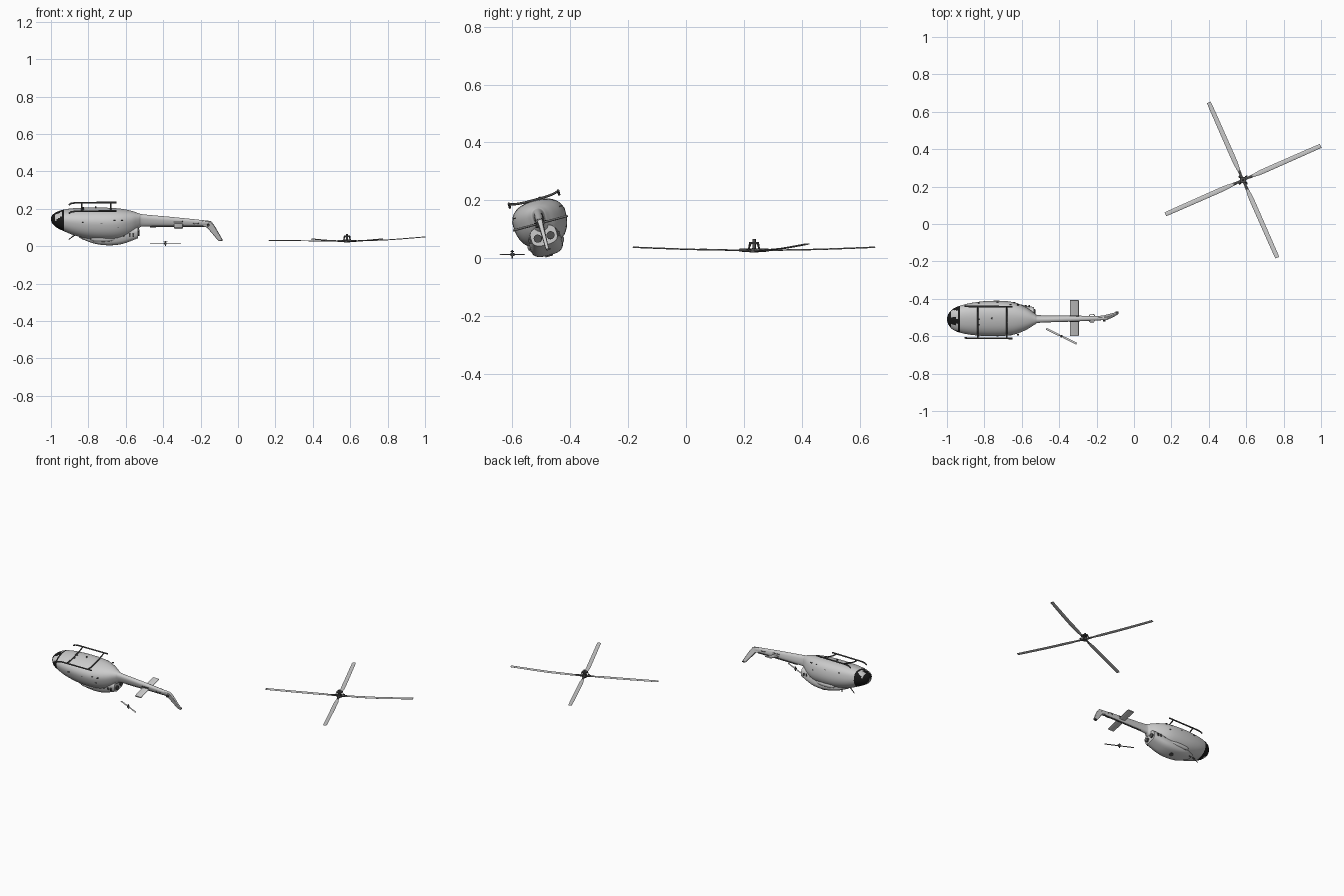
import bpy, bmesh, math
from mathutils import Matrix, Vector

if "Cube" in bpy.data.objects:
    bpy.data.objects.remove(bpy.data.objects["Cube"])

# Inverted, rolled fuselage frame: local v = sideways, w = towards the belly
BODY = Matrix.Translation((0, -0.505, 0.13)) @ Matrix.Rotation(math.radians(15), 4, 'X')
black = bpy.data.materials.new("glass_black")
black.diffuse_color = (0.01, 0.01, 0.01, 1)
black.use_nodes = True
black.node_tree.nodes["Principled BSDF"].inputs["Base Color"].default_value = black.diffuse_color
dark = bpy.data.materials.new("dark_metal")
dark.diffuse_color = (0.08, 0.08, 0.08, 1)
dark.use_nodes = True
dark.node_tree.nodes["Principled BSDF"].inputs["Base Color"].default_value = dark.diffuse_color
grey = bpy.data.materials.new("paint_grey")
grey.diffuse_color = (0.6, 0.6, 0.6, 1)
grey.use_nodes = True
grey.node_tree.nodes["Principled BSDF"].inputs["Base Color"].default_value = grey.diffuse_color


def finish(bm, name, mat=None, matrix=None, angle=35):
    if matrix:
        bm.transform(matrix)
    bmesh.ops.recalc_face_normals(bm, faces=bm.faces[:])
    me = bpy.data.meshes.new(name)
    bm.to_mesh(me)
    bm.free()
    ob = bpy.data.objects.new(name, me)
    bpy.context.collection.objects.link(ob)
    if mat:
        me.materials.append(mat)
    bpy.ops.object.select_all(action='DESELECT')
    ob.select_set(True)
    bpy.context.view_layer.objects.active = ob
    bpy.ops.object.shade_smooth_by_angle(angle=math.radians(angle))
    return ob


def smooth_sections(secs, steps):
    out = []
    for i in range(len(secs) - 1):
        p = [secs[max(0, min(len(secs) - 1, i + k))] for k in (-1, 0, 1, 2)]
        for s in range(steps):
            t = s / steps
            row = [0.5 * (2 * b + (c - a) * t + (2 * a - 5 * b + 4 * c - d) * t * t
                          + (3 * b - a - 3 * c + d) * t ** 3) for a, b, c, d in zip(*p)]
            out.append(row)
    return out + [secs[-1]]


def loft(name, secs, matrix, n=32, power=2.0, mid=0.5, steps=4, mat=None):
    """Sections are (x, half width, top, bottom)."""
    bm = bmesh.new()
    rings = []
    for x, hw, top, bot in smooth_sections(secs, steps):
        c = bot + mid * (top - bot)
        ring = []
        for i in range(n):
            a = math.tau * i / n
            ca, sa = math.cos(a), math.sin(a)
            y = math.copysign(abs(ca) ** (2 / power), ca) * hw
            z = math.copysign(abs(sa) ** (2 / power), sa) * ((top - c) if sa > 0 else (c - bot))
            ring.append(bm.verts.new((x, y, c + z)))
        rings.append(ring)
    for a, b in zip(rings, rings[1:]):
        for i in range(n):
            j = (i + 1) % n
            bm.faces.new((a[i], a[j], b[j], b[i]))
    bm.faces.new(rings[0])
    bm.faces.new(rings[-1])
    return finish(bm, name, mat, matrix)


def rod(name, p, q, r, matrix=None, mat=dark, n=10, r2=None):
    p, q = Vector(p), Vector(q)
    d = q - p
    bm = bmesh.new()
    m = Matrix.Translation((p + q) / 2) @ d.to_track_quat('Z', 'Y').to_matrix().to_4x4()
    bmesh.ops.create_cone(bm, cap_ends=True, segments=n, radius1=r,
                          radius2=r if r2 is None else r2, depth=d.length, matrix=m)
    return finish(bm, name, mat, matrix)


def tube(name, pts, r, matrix):
    cu = bpy.data.curves.new(name, 'CURVE')
    cu.dimensions = '3D'
    cu.bevel_depth, cu.bevel_resolution, cu.use_fill_caps = r, 2, True
    sp = cu.splines.new('POLY')
    sp.points.add(len(pts) - 1)
    for pt, co in zip(sp.points, pts):
        pt.co = (*(matrix @ Vector(co)), 1)
    ob = bpy.data.objects.new(name, cu)
    cu.materials.append(dark)
    bpy.context.collection.objects.link(ob)


def box(name, c, s, matrix=None, mat=None):
    bm = bmesh.new()
    bmesh.ops.create_cube(bm, size=1, matrix=Matrix.Translation(c) @ Matrix.Diagonal((*s, 1)))
    return finish(bm, name, mat, matrix)


# Fuselage pod running into the tail boom
body = loft("fuselage", [
    (-1.0, .006, .020, .010), (-.993, .027, .035, -.008), (-.97, .055, .050, -.028),
    (-.93, .072, .063, -.048), (-.87, .085, .070, -.072), (-.79, .093, .073, -.090),
    (-.70, .093, .072, -.095), (-.63, .082, .068, -.090), (-.57, .055, .058, -.068),
    (-.53, .028, .046, -.034), (-.50, .018, .040, -.025), (-.34, .015, .025, -.023),
    (-.16, .010, .006, -.023)], BODY, n=40, power=2.3, mid=.6, mat=grey)
# Windscreen with light chin panels
body.data.materials.append(black)
inv = BODY.inverted()
for f in body.data.polygons:
    c = inv @ f.center
    chin = c.z > .02 and .018 < abs(c.y) < .055 and -.975 < c.x < -.94
    pillar = c.z < .02 and abs(c.y) < .006
    if c.x < -.925 and not chin and not pillar:
        f.material_index = 1

# Engine cowling on the roof, exhausts and intakes
loft("engine_cowling", [(-.85, .022, -.06, -.084), (-.78, .048, -.05, -.112),
     (-.70, .057, -.04, -.124), (-.62, .056, -.03, -.117), (-.535, .046, -.02, -.086)],
     BODY, n=32, power=3, mat=grey)
rod("rotor_mast_stub", (-.69, 0, -.115), (-.69, 0, -.128), .014, BODY, n=16)
for s in (-1, 1):
    rod("exhaust", (-.58, s * .02, -.06), (-.528, s * .023, -.058), .014, BODY, n=16)
    loft("air_intake", [(-.79, s * .004, -.07, -.085), (-.77, .011, -.066, -.094),
         (-.70, .013, -.066, -.096), (-.65, .004, -.07, -.086)],
         BODY @ Matrix.Translation((0, s * .052, 0)), n=12, mat=grey)
    # Skid tube with bent front tip
    tube("skid_tube", [(-.905, s * .088, .070), (-.893, s * .088, .078), (-.87, s * .088, .082),
                       (-.65, s * .088, .084)], .0045, BODY)
    # Door handles and small side fittings
    for x, w in ((-.83, .02), (-.73, .015), (-.66, .03), (-.62, .03), (-.64, -.01)):
        box("side_fitting", (x, s * (.0905 if x < -.7 else .083), w), (.01, .008, .004), BODY, dark)
    # Roof steps along the cowling
    for x in (-.61, -.58, -.56):
        box("cowling_vent", (x, s * .05, -.06), (.008, .012, .016), BODY, dark)

# Skid cross tubes bowed over the belly
for x in (-.835, -.68):
    pts = []
    for i in range(17):
        v = -.088 + .176 * i / 16
        pts.append((x, v, .074 + .009 * (abs(v) / .088) ** 4))
    tube("skid_cross_tube", pts, .004, BODY)

# Belly fittings, antennas and wire cutter
for v in (-.015, .015):
    box("belly_fitting", (-.83, v, .073), (.012, .008, .006), BODY, dark)
rod("belly_antenna", (-.76, .02, .07), (-.76, .02, .08), .004, BODY)
rod("wire_cutter", (-.87, 0, -.070), (-.905, 0, -.098), .004, BODY, r2=.002)
rod("roof_antenna", (-.82, .02, -.085), (-.83, .02, -.105), .003, BODY)

# Horizontal stabiliser
loft("horizontal_stabiliser", [(-.098, .024, .004, -.004), (.098, .024, .004, -.004)],
     BODY @ Matrix.Translation((-.319, 0, -.009)) @ Matrix.Rotation(math.pi / 2, 4, 'Z'),
     n=16, power=2.5, steps=1, mat=grey)

# Swept tail fin from a side profile
bm = bmesh.new()
prof = [(-.19, -.022), (-.165, -.030), (-.104, -.106), (-.088, -.104),
        (-.083, -.098), (-.125, -.022), (-.145, .003), (-.19, .008)]
sides = [[bm.verts.new((x, s * (.009 if x < -.14 else .005), w)) for x, w in prof] for s in (-1, 1)]
for side in sides:
    bm.faces.new(side)
for i in range(len(prof)):
    j = (i + 1) % len(prof)
    bm.faces.new((sides[0][i], sides[0][j], sides[1][j], sides[1][i]))
fin = finish(bm, "tail_fin", grey, BODY)
bev = fin.modifiers.new("Bevel", 'BEVEL')
bev.width, bev.segments = .003, 2
rod("tail_gearbox", (-.16, 0, -.015), (-.16, -.02, -.015), .007, BODY)
box("fin_light", (-.092, .004, -.103), (.016, .014, .006), BODY, dark)
tube("tail_drive_cover", [(-.47, .0, -.026), (-.34, .0, -.025), (-.18, .0, -.025)], .004, BODY)
for s in (-1, 1):
    tube("boom_antenna", [(-.24, s * .012, -.005), (-.235, s * .021, -.005),
                          (-.215, s * .021, -.005), (-.21, s * .010, -.005)], .0018, BODY)
    box("boom_fitting", (-.32, s * .014, .004), (.05, .006, .006), BODY, dark)

# Detached main rotor: four upswept blades, grips and pitch links
HUB = Matrix.Translation((.583, .235, 0))
for k, tip in enumerate((.049, .038, .031, .038)):
    M = HUB @ Matrix.Rotation(math.radians(23.8 + 90 * k), 4, 'Z')
    rise = tip - .028
    loft("main_rotor_blade", [(r, hc, .028 + rise * (r / .447) ** 2 + .0025,
         .028 + rise * (r / .447) ** 2 - .0025) for r, hc in
         ((.035, .007), (.07, .009), (.11, .0125), (.25, .0125), (.437, .0115), (.447, .009))],
         M, n=12, power=2.2, steps=3, mat=grey)
    rod("blade_grip", (.0, 0, .028), (.055, 0, .028), .007, M, n=12, r2=.005)
    rod("pitch_link", (.026, .010, .027), (.014, .010, .055), .0022, M, n=8)
    box("pitch_horn", (.024, .008, .031), (.012, .014, .004), M, dark)
rod("rotor_hub_cap", (.583, .235, .020), (.583, .235, .034), .016, n=20)
rod("rotor_mast", (.583, .235, .03), (.583, .235, .066), .006, n=16)
rod("swashplate", (.583, .235, .049), (.583, .235, .056), .017, n=20)

# Detached tail rotor lying flat
TR = Matrix.Translation((-.388, -.6, 0)) @ Matrix.Rotation(math.radians(-26), 4, 'Z')
for k in (0, 1):
    loft("tail_rotor_blade", [(.008, .004, .015, .012), (.025, .0055, .015, .012),
         (.091, .0055, .015, .012)], TR @ Matrix.Rotation(math.pi * k, 4, 'Z'),
         n=8, steps=1, mat=grey)
rod("tail_rotor_shaft", (0, 0, 0), (0, 0, .028), .003, TR)
rod("tail_rotor_hub", (0, 0, .008), (0, 0, .019), .007, TR, n=14)
rod("tail_rotor_link", (-.01, 0, .023), (.01, 0, .023), .002, TR)
